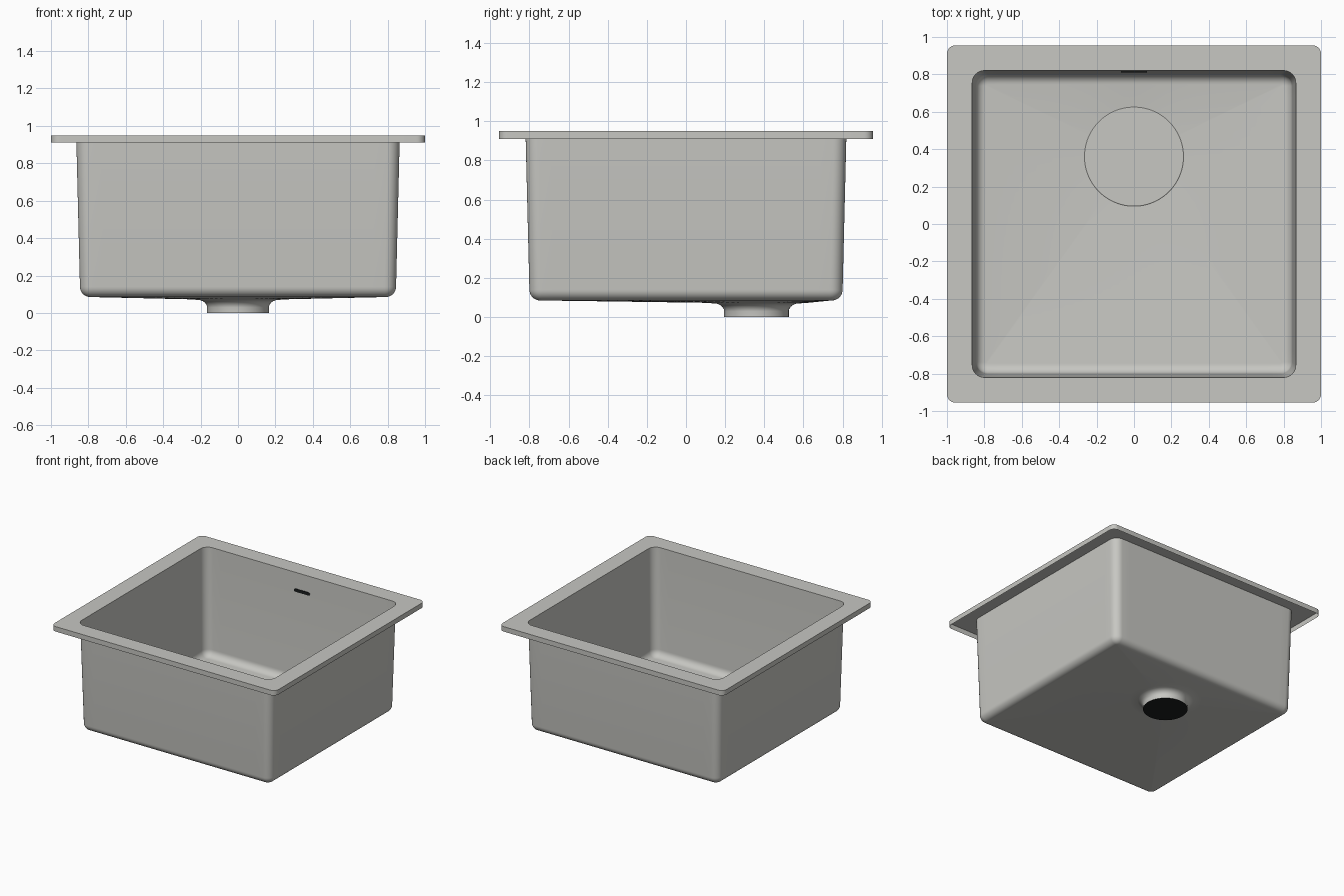
import bpy, bmesh, math

if "Cube" in bpy.data.objects:
    bpy.data.objects.remove(bpy.data.objects["Cube"])

DRAIN = (0.0, 0.36)


def material(name, rgb):
    m = bpy.data.materials.new(name)
    m.diffuse_color = (*rgb, 1.0)
    m.use_nodes = True
    m.node_tree.nodes["Principled BSDF"].inputs["Base Color"].default_value = m.diffuse_color
    return m


steel = material("brushed_steel", (0.57, 0.57, 0.54))
dark = material("dark_opening", (0.01, 0.012, 0.012))


def rounded_rect(hx, hy, r, z, arc=8, side=24):
    """Counter-clockwise ring: corner arcs joined by subdivided straight sides."""
    pts = []
    corners = [(1, 1, 0), (-1, 1, 90), (-1, -1, 180), (1, -1, 270)]
    for sx, sy, a0 in corners:
        cx, cy = sx * (hx - r), sy * (hy - r)
        for i in range(arc + 1):
            a = math.radians(a0 + 90 * i / arc)
            pts.append((cx + r * math.cos(a), cy + r * math.sin(a), z))
    ring, n = [], len(pts)
    for i, p in enumerate(pts):
        ring.append(p)
        if i % (arc + 1) == arc:
            q = pts[(i + 1) % n]
            for k in range(1, side):
                t = k / side
                ring.append((p[0] + (q[0] - p[0]) * t, p[1] + (q[1] - p[1]) * t, z))
    return ring


def drain_ring(base, r, z):
    """Circle round the drain, one point per point of the base ring."""
    ring = []
    for x, y, _ in base:
        a = math.atan2(y - DRAIN[1], x - DRAIN[0])
        ring.append((DRAIN[0] + r * math.cos(a), DRAIN[1] + r * math.sin(a), z))
    return ring


def loft(name, rings, mat, cap_start=False, cap_end=False):
    bm = bmesh.new()
    rows = [[bm.verts.new(p) for p in ring] for ring in rings]
    for a, b in zip(rows, rows[1:]):
        n = len(a)
        for i in range(n):
            j = (i + 1) % n
            bm.faces.new((a[i], a[j], b[j], b[i]))
    if cap_start:
        bm.faces.new(rows[0][::-1])
    if cap_end:
        bm.faces.new(rows[-1])
    mesh = bpy.data.meshes.new(name)
    bm.to_mesh(mesh)
    bm.free()
    mesh.materials.append(mat)
    ob = bpy.data.objects.new(name, mesh)
    bpy.context.collection.objects.link(ob)
    bpy.ops.object.select_all(action='DESELECT')
    ob.select_set(True)
    bpy.context.view_layer.objects.active = ob
    bpy.ops.object.shade_smooth_by_angle(angle=math.radians(30))
    return ob


# Sheet-metal basin: skirt, flat rim, tapered walls, rounded floor edge
rings = [rounded_rect(1.0, 0.955, 0.045, 0.91),
         rounded_rect(1.0, 0.955, 0.045, 0.95),
         rounded_rect(0.865, 0.82, 0.065, 0.95)]
fillet = 0.055
for i in range(9):
    a = math.radians(90 * i / 8)
    inset = fillet * (1 - math.cos(a))
    rings.append(rounded_rect(0.845 - inset, 0.80 - inset, 0.062 - inset,
                              0.14 - fillet * math.sin(a)))
# Floor falling to the drain, then the flared neck
edge = rings[-1]
for r, z in [(0.265, 0.073), (0.205, 0.069), (0.188, 0.063), (0.175, 0.053),
             (0.167, 0.040), (0.165, 0.030), (0.165, 0.0)]:
    rings.append(drain_ring(edge, r, z))
loft("sink_basin", rings, steel)


def circle(r, z, n=96):
    return [(DRAIN[0] + r * math.cos(math.tau * i / n),
             DRAIN[1] + r * math.sin(math.tau * i / n), z) for i in range(n)]


# Flat cover over the drain, and the dark mouth under the neck
loft("drain_cover", [circle(0.265, 0.0735), circle(0.265, 0.079), circle(0.262, 0.081)],
     steel, True, True)
loft("drain_mouth", [circle(0.164, 0.0), circle(0.164, 0.004)], dark, True, True)


# Overflow slot on the inside of the back wall
def pill(y, half=0.07, r=0.012, z=0.81, n=8):
    pts = []
    for s, a0 in ((1, -90), (-1, 90)):
        for i in range(n + 1):
            a = math.radians(a0 + 180 * i / n)
            pts.append((s * (half - r) + r * math.cos(a), y, z + r * math.sin(a)))
    return pts


loft("overflow_slot", [pill(0.8155), pill(0.811)], dark, True, True)
